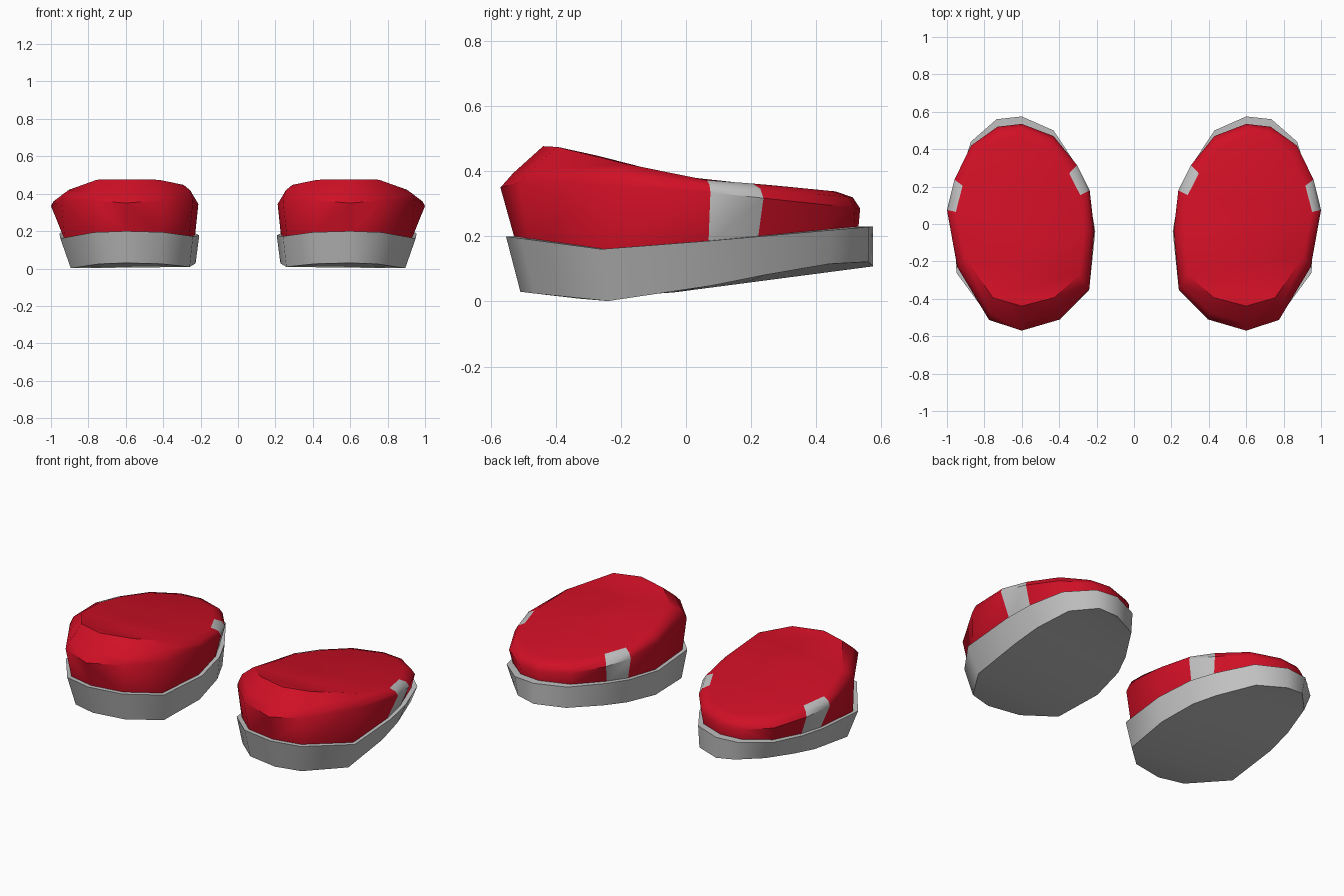
import bpy, bmesh, math

if "Cube" in bpy.data.objects:
    bpy.data.objects.remove(bpy.data.objects["Cube"])

CX = 0.6  # centre line of one shoe


def material(name, rgb):
    m = bpy.data.materials.new(name)
    m.diffuse_color = (*rgb, 1)
    m.use_nodes = True
    m.node_tree.nodes["Principled BSDF"].inputs["Base Color"].default_value = m.diffuse_color
    return m


RED = material("red", (0.63, 0.005, 0.019))
GREY = material("light grey", (0.53, 0.53, 0.53))

# widest outline of the upper, from the toe round the outer side to the heel and back
UPPER = [(.60, -.57), (.775, -.513), (.945, -.23), (1.0, .075), (.96, .238), (.87, .42), (.73, .52),
         (.60, .535), (.43, .47), (.305, .315), (.237, .18), (.212, -.04), (.24, -.35), (.395, -.51)]
# top outline of the sole
SOLE = [(.60, -.553), (.77, -.505), (.95, -.26), (.955, .075), (.935, .24), (.872, .44), (.735, .56),
        (.60, .575), (.43, .50), (.305, .31), (.245, .18), (.207, -.04), (.24, -.355), (.40, -.51)]
N = len(UPPER)

# heights along the length of the shoe
SOLE_LOW = [(-.507, .03), (-.43, .02), (-.25, 0), (.575, .108)]
SOLE_TOP = [(-.55, .2), (-.27, .16), (0, .18), (.57, .23)]
WIDEST = [(-.57, .35), (-.51, .365), (-.23, .36), (.075, .335), (.54, .285)]
RIM = [(-.44, .477), (-.35, .472), (-.22, .432), (-.045, .388), (.07, .372), (.235, .36), (.46, .338)]


def height(profile, y):
    if y <= profile[0][0]:
        return profile[0][1]
    for (a, za), (b, zb) in zip(profile, profile[1:]):
        if y <= b:
            return za + (zb - za) * (y - a) / (b - a)
    return profile[-1][1]


def scaled(outline, outer, inner, toe, heel):
    return [(CX + (x - CX) * (outer if x > CX else inner), y * (toe if y < 0 else heel)) for x, y in outline]


def lift(outline, profile, dz=0):
    return [(x, y, height(profile, y) + dz) for x, y in outline]


def loft(name, rings, cap_ring, mats, strap=()):
    """Skin the rings, cap one end with strips across, and mirror to the other foot."""
    bm = bmesh.new()
    vs = [[bm.verts.new(p) for p in r] for r in rings]
    for a, b in zip(vs, vs[1:]):
        for i in range(N):
            j = (i + 1) % N
            f = bm.faces.new((a[i], a[j], b[j], b[i]))
            f.material_index = 1 if i in strap else 0
    c = vs[cap_ring]
    for i in range(N // 2):
        quad = [c[i], c[i + 1], c[N - 1 - i], c[(N - i) % N]]
        quad = list(dict.fromkeys(quad))
        bm.faces.new(quad if cap_ring else quad[::-1])
    me = bpy.data.meshes.new(name)
    bm.to_mesh(me)
    bm.free()
    ob = bpy.data.objects.new(name, me)
    bpy.context.collection.objects.link(ob)
    for m in mats:
        me.materials.append(m)
    bpy.ops.object.select_all(action='DESELECT')
    ob.select_set(True)
    bpy.context.view_layer.objects.active = ob
    bpy.ops.object.shade_smooth_by_angle(angle=math.radians(42))
    mir = ob.modifiers.new("other_foot", 'MIRROR')
    mir.use_mirror_merge = False
    return ob


# soles: tapered, slightly raised at the outer heel, with a narrow lip on top
low = [(x, y, z + .25 * max(0, x - CX) * max(0, y))
       for x, y, z in lift(scaled(SOLE, .84, .95, .92, 1.0), SOLE_LOW)]
top = lift(SOLE, SOLE_TOP)
lip_xy = scaled(SOLE, .93, .94, .95, .92)
lip = [(x, y, t[2]) for (x, y), t in zip(lip_xy, top)]
loft("soles", [low, top, lip], 0, [GREY])

# uppers: base, widest ring, rounded shoulder and rim, with straps on two side panels
base = [(x, y, z - .01) for x, y, z in lip]
mid = lift(UPPER, WIDEST)
rim = lift(scaled(UPPER, .88, .86, .77, .86), RIM)
shoulder = []
for m, r in zip(mid, rim):
    k = .35 if m[1] < -.4 else .65
    shoulder.append((m[0] + .3 * (r[0] - m[0]), m[1] + .3 * (r[1] - m[1]), m[2] + k * (r[2] - m[2])))
loft("uppers", [base, mid, shoulder, rim], 3, [RED, GREY], strap=(3, 9))
